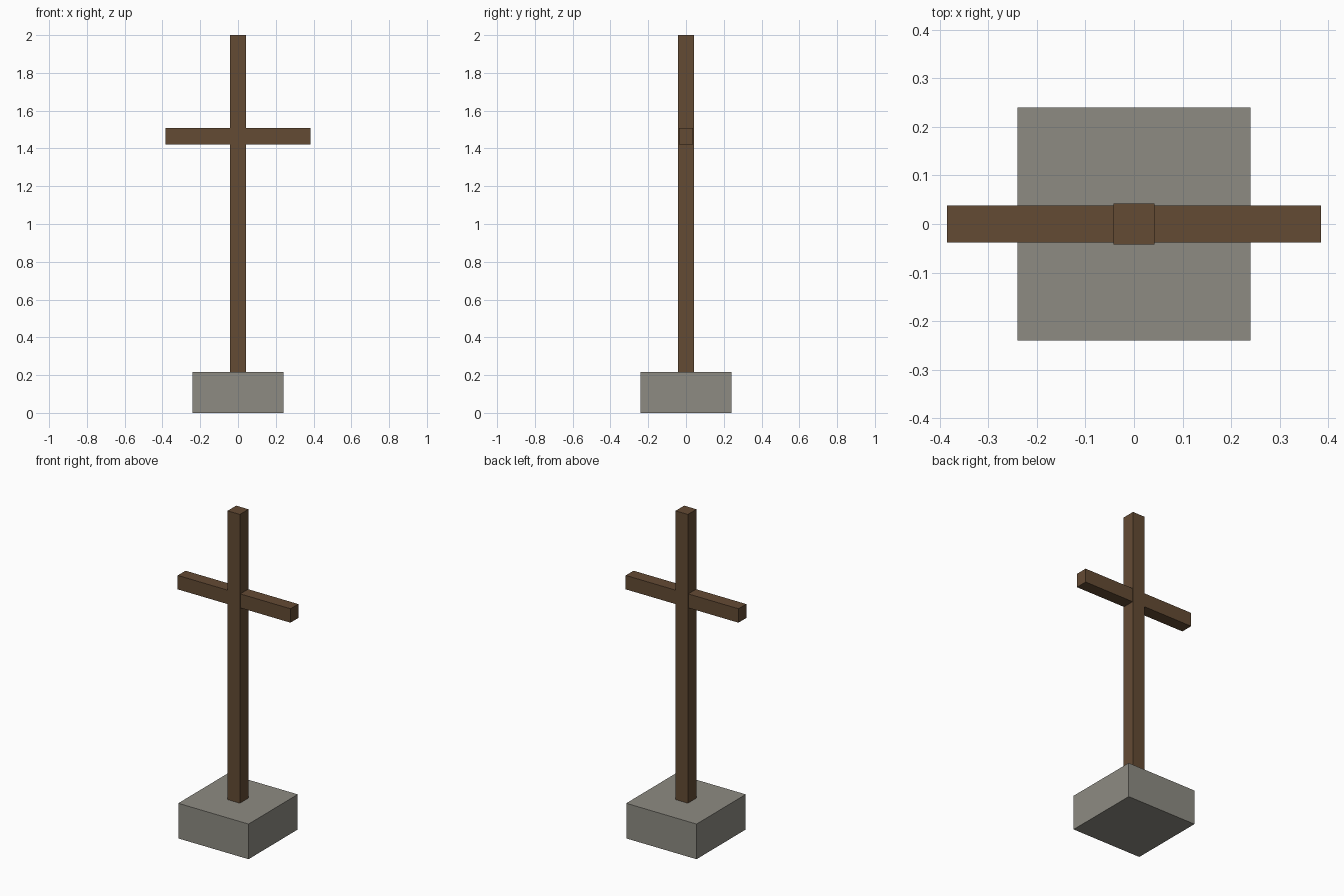
import bpy

if "Cube" in bpy.data.objects:
    bpy.data.objects.remove(bpy.data.objects["Cube"])


def material(name, color):
    mat = bpy.data.materials.new(name)
    mat.diffuse_color = (*color, 1)
    mat.use_nodes = True
    mat.node_tree.nodes["Principled BSDF"].inputs["Base Color"].default_value = mat.diffuse_color
    return mat


def box(name, width, depth, bottom, top, mat):
    bpy.ops.mesh.primitive_cube_add(size=1, location=(0, 0, (bottom + top) / 2))
    obj = bpy.context.object
    obj.name = name
    obj.scale = (width, depth, top - bottom)
    bpy.ops.object.transform_apply(location=False, rotation=False, scale=True)
    obj.data.materials.append(mat)
    return obj


stone = material("stone", (0.27, 0.26, 0.225))
wood = material("wood", (0.127, 0.07, 0.034))

# Stone base
box("stone_base", 0.48, 0.48, 0, 0.217, stone)
# Upright post, set slightly into the base
box("upright_post", 0.084, 0.084, 0.21, 2.0, wood)
# Crossbar, a little thinner than the post
box("crossbar", 0.77, 0.076, 1.422, 1.508, wood)
